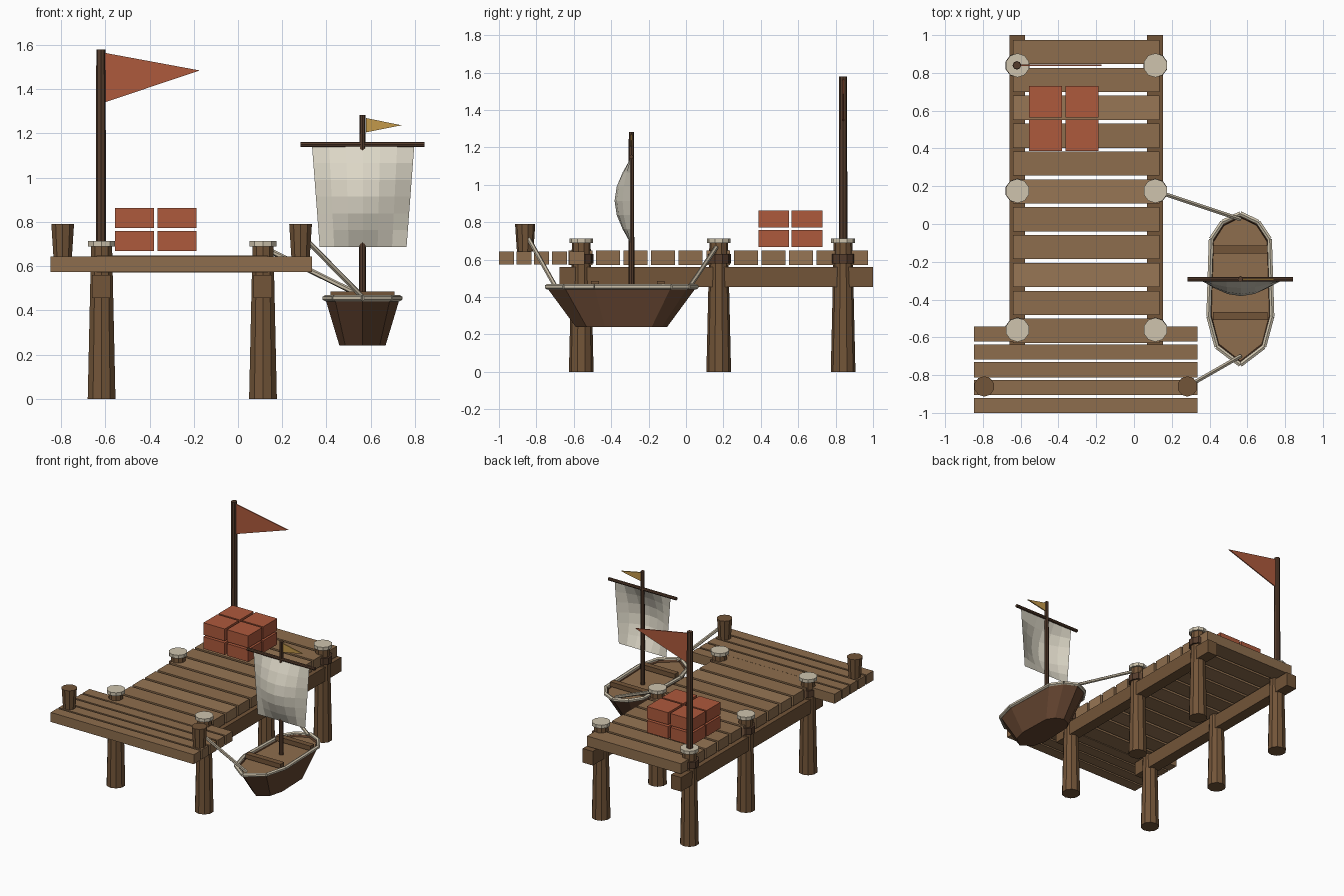
import bpy, bmesh, math
from mathutils import Vector

if "Cube" in bpy.data.objects:
    bpy.data.objects.remove(bpy.data.objects["Cube"])


def mat(name, r, g, b):
    m = bpy.data.materials.new(name)
    m.diffuse_color = (r, g, b, 1)
    m.use_nodes = True
    m.node_tree.nodes["Principled BSDF"].inputs["Base Color"].default_value = m.diffuse_color
    return m


PLANK = mat("plank_wood", 0.27, 0.155, 0.075)
PLANK2 = mat("plank_wood_light", 0.31, 0.18, 0.09)
WOOD = mat("post_wood", 0.17, 0.09, 0.04)
DARK = mat("dark_wood", 0.09, 0.045, 0.025)
HULL = mat("hull_wood", 0.13, 0.06, 0.03)
CREAM = mat("cream", 0.62, 0.55, 0.42)
ROPE = mat("rope", 0.55, 0.48, 0.36)
CLOTH = mat("sail_cloth", 0.72, 0.68, 0.57)
RED = mat("red", 0.42, 0.10, 0.045)
GOLD = mat("gold", 0.55, 0.32, 0.07)


def finish(bm, name, m):
    bmesh.ops.recalc_face_normals(bm, faces=bm.faces)
    me = bpy.data.meshes.new(name)
    bm.to_mesh(me)
    bm.free()
    me.materials.append(m)
    ob = bpy.data.objects.new(name, me)
    bpy.context.collection.objects.link(ob)
    return ob


def box(name, x, y, z, m):
    """Box from (min, max) ranges."""
    bm = bmesh.new()
    bmesh.ops.create_cube(bm, size=1)
    for v in bm.verts:
        v.co = [(r[0] + r[1]) / 2 + c * (r[1] - r[0]) for r, c in zip((x, y, z), v.co)]
    return finish(bm, name, m)


def rod(name, a, b, r1, r2, m, sides=10):
    """Cylinder or cone between two points."""
    a, b = Vector(a), Vector(b)
    bm = bmesh.new()
    bmesh.ops.create_cone(bm, cap_ends=True, segments=sides, radius1=r1, radius2=r2,
                          depth=(b - a).length)
    q = (b - a).to_track_quat('Z', 'Y')
    for v in bm.verts:
        v.co = q @ v.co + (a + b) / 2
    return finish(bm, name, m)


def pennant(name, pts, y, m):
    """Thin triangular flag in the xz plane."""
    bm = bmesh.new()
    f = bm.faces.new([bm.verts.new((x, y - 0.004, z)) for x, z in pts])
    g = bmesh.ops.extrude_face_region(bm, geom=[f])
    for v in g["geom"]:
        if isinstance(v, bmesh.types.BMVert):
            v.co.y += 0.008
    return finish(bm, name, m)


POST_X = (-0.617, 0.113)
POST_Y = (-0.56, 0.175, 0.84)

# Posts with collars and caps
for x in POST_X:
    for y in POST_Y:
        rod("post", (x, y, 0), (x, y, 0.69), 0.066, 0.05, WOOD)
        rod("post_collar", (x, y, 0.58), (x, y, 0.63), 0.066, 0.066, DARK)
        rod("post_cap", (x, y, 0.688), (x, y, 0.713), 0.064, 0.064, CREAM)

# Long beams under the deck
for x in POST_X:
    box("beam", (x - 0.043, x + 0.041), (-0.675, 1.0), (0.455, 0.56), WOOD)

# Main deck planks
for i in range(11):
    y = 0.91 - i * 0.1475
    box("deck_plank", (-0.64, 0.136), (y - 0.064, y + 0.064), (0.572, 0.648),
        PLANK2 if i % 3 == 2 else PLANK)

# Front platform planks
for i in range(5):
    y = -0.96 + i * 0.0943
    box("platform_plank", (-0.848, 0.335), (y - 0.04, y + 0.04), (0.573, 0.644), PLANK)

# Mooring bollards
for x in (-0.793, 0.283):
    rod("bollard", (x, -0.86, 0.643), (x, -0.86, 0.79), 0.044, 0.054, WOOD)

# Flag pole and flag
rod("flag_pole", (-0.62, 0.84, 0.68), (-0.62, 0.84, 1.58), 0.023, 0.021, DARK, 8)
pennant("flag", [(-0.605, 1.565), (-0.605, 1.34), (-0.173, 1.485)], 0.84, RED)

# Crates stacked 2 x 2 x 2
for x in (-0.557, -0.363):
    for y in (0.387, 0.565):
        for z in (0.668, 0.772):
            box("crate", (x, x + 0.176), (y, y + 0.165), (z, z + 0.09), RED)

# Boat hull lofted from the rim outline to a smaller bottom
CX, CY = 0.563, -0.345
half = [(0, -0.745), (0.125, -0.65), (0.168, -0.49), (0.155, -0.08), (0.095, 0.01), (0, 0.055)]
outline = half + [(-x, y) for x, y in half[-2:0:-1]]


def ring(bm, s, t, z):
    return [bm.verts.new((CX + x * s, CY + (y - CY) * t, z)) for x, y in outline]


bm = bmesh.new()
rings = [ring(bm, 0.62, 0.61, 0.24), ring(bm, 1, 1, 0.452), ring(bm, 0.93, 0.96, 0.452),
         ring(bm, 0.9, 0.94, 0.43)]
n = len(outline)
for a, b in zip(rings, rings[1:]):
    for i in range(n):
        j = (i + 1) % n
        bm.faces.new((a[i], a[j], b[j], b[i]))
bm.faces.new(rings[0])
finish(bm, "boat_hull", HULL)

# Boat floor
bm = bmesh.new()
bm.faces.new(ring(bm, 0.92, 0.95, 0.438))
finish(bm, "boat_floor", PLANK)

# Rope rail around the rim
for i in range(n):
    p, q = outline[i], outline[(i + 1) % n]
    rod("boat_rail", (CX + p[0], p[1], 0.455), (CX + q[0], q[1], 0.455), 0.014, 0.014, CREAM, 6)

# Boat seats
for y in (-0.135, -0.487):
    box("boat_seat", (0.418, 0.708), (y - 0.021, y + 0.021), (0.45, 0.485), WOOD)

# Mast, yard and pennant
MY = -0.292
rod("mast", (CX, MY, 0.43), (CX, MY, 1.283), 0.016, 0.014, DARK, 8)
rod("yard", (0.283, MY, 1.15), (0.843, MY, 1.15), 0.012, 0.012, DARK, 8)
pennant("mast_pennant", [(0.578, 1.27), (0.578, 1.205), (0.74, 1.237)], MY, GOLD)

# Billowing sail
N = 6
bm = bmesh.new()
bmesh.ops.create_grid(bm, x_segments=N, y_segments=N, size=0.5)
for v in bm.verts:
    u, w = v.co.x, v.co.y + 0.5
    belly = math.cos(math.pi * u) * math.sin(math.pi * w)
    v.co = (CX + 0.003 + u * (0.393 + 0.069 * w), MY - 0.004 - 0.086 * belly, 0.687 + 0.455 * w)
finish(bm, "sail", CLOTH)

# Mooring ropes
rod("stern_rope", (0.283, -0.86, 0.745), (0.563, -0.70, 0.46), 0.012, 0.012, ROPE, 6)
rod("bow_rope", (0.113, 0.175, 0.685), (0.563, 0.025, 0.463), 0.012, 0.012, ROPE, 6)
